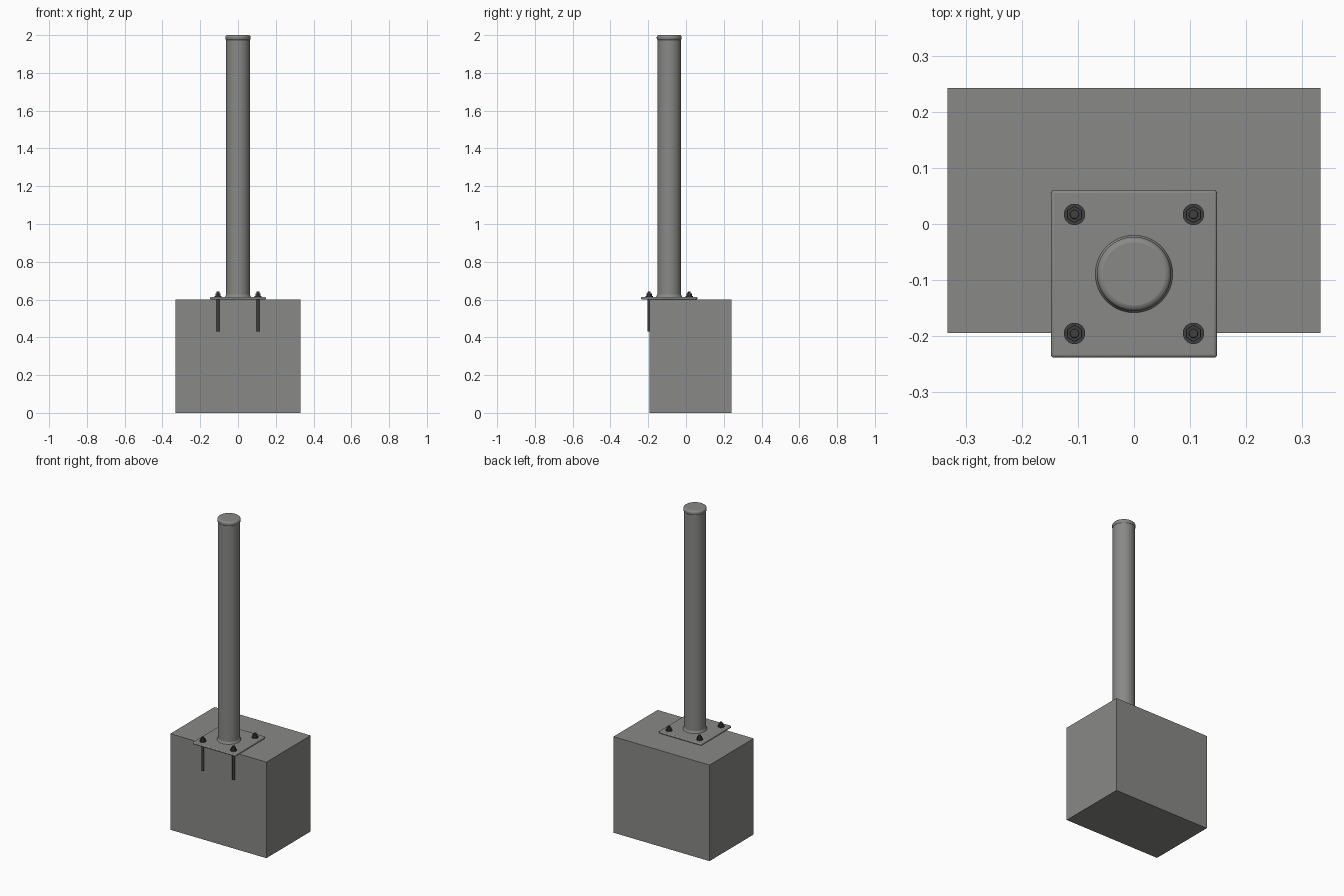
import bpy, math

if "Cube" in bpy.data.objects:
    bpy.data.objects.remove(bpy.data.objects["Cube"], do_unlink=True)


def material(name, rgb):
    m = bpy.data.materials.new(name)
    m.use_nodes = True
    m.diffuse_color = (*rgb, 1)
    m.node_tree.nodes["Principled BSDF"].inputs["Base Color"].default_value = (*rgb, 1)
    return m


concrete = material("concrete grey", (0.25, 0.25, 0.24))
steel = material("steel grey", (0.25, 0.25, 0.24))
dark = material("dark bolt metal", (0.05, 0.05, 0.05))


def finish(name, mat, bevel=0, segments=3):
    ob = bpy.context.object
    ob.name = name
    ob.data.materials.append(mat)
    if bevel:
        mod = ob.modifiers.new("Bevel", "BEVEL")
        mod.width, mod.segments = bevel, segments
        mod.limit_method = "ANGLE"
    bpy.ops.object.shade_smooth_by_angle(angle=math.radians(40))
    return ob


def box(name, mat, lo, hi, bevel=0):
    bpy.ops.mesh.primitive_cube_add(size=1, location=[(a + b) / 2 for a, b in zip(lo, hi)])
    bpy.context.object.scale = [b - a for a, b in zip(lo, hi)]
    bpy.ops.object.transform_apply(location=False, rotation=False, scale=True)
    return finish(name, mat, bevel)


def rod(name, mat, x, y, z0, z1, r, sides=48, bevel=0):
    bpy.ops.mesh.primitive_cylinder_add(vertices=sides, radius=r, depth=z1 - z0,
                                        location=(x, y, (z0 + z1) / 2))
    return finish(name, mat, bevel)


CY = -0.089      # post centre in y
TOP = 0.614      # top of base plate

# Foundation and base plate
box("foundation_block", concrete, (-0.332, -0.194, 0), (0.332, 0.242, 0.6))
box("base_plate", steel, (-0.148, CY - 0.149, 0.6), (0.148, CY + 0.149, TOP), 0.005)

# Post, weld bead at its foot, and cap
rod("post", steel, 0, CY, TOP, 1.975, 0.063, 64)
bpy.ops.mesh.primitive_cone_add(vertices=64, radius1=0.069, radius2=0.063, depth=0.012,
                                location=(0, CY, TOP + 0.006))
finish("weld_bead", steel)
rod("cap", steel, 0, CY, 1.972, 2.0, 0.066, 64, 0.010)

# Anchor bolts at the plate corners
for sx, side in ((-1, "right"), (1, "left")):
    for sy, end in ((-1, "front"), (1, "back")):
        x, y, tag = sx * 0.106, CY + sy * 0.106, f"{end}_{side}"
        rod(f"anchor_rod_{tag}", dark, x, y, 0.43, 0.642, 0.008, 24, 0.002)
        rod(f"washer_{tag}", dark, x, y, TOP, TOP + 0.004, 0.019, 32)
        rod(f"nut_{tag}", dark, x, y, TOP + 0.004, TOP + 0.018, 0.015, 6, 0.001)
